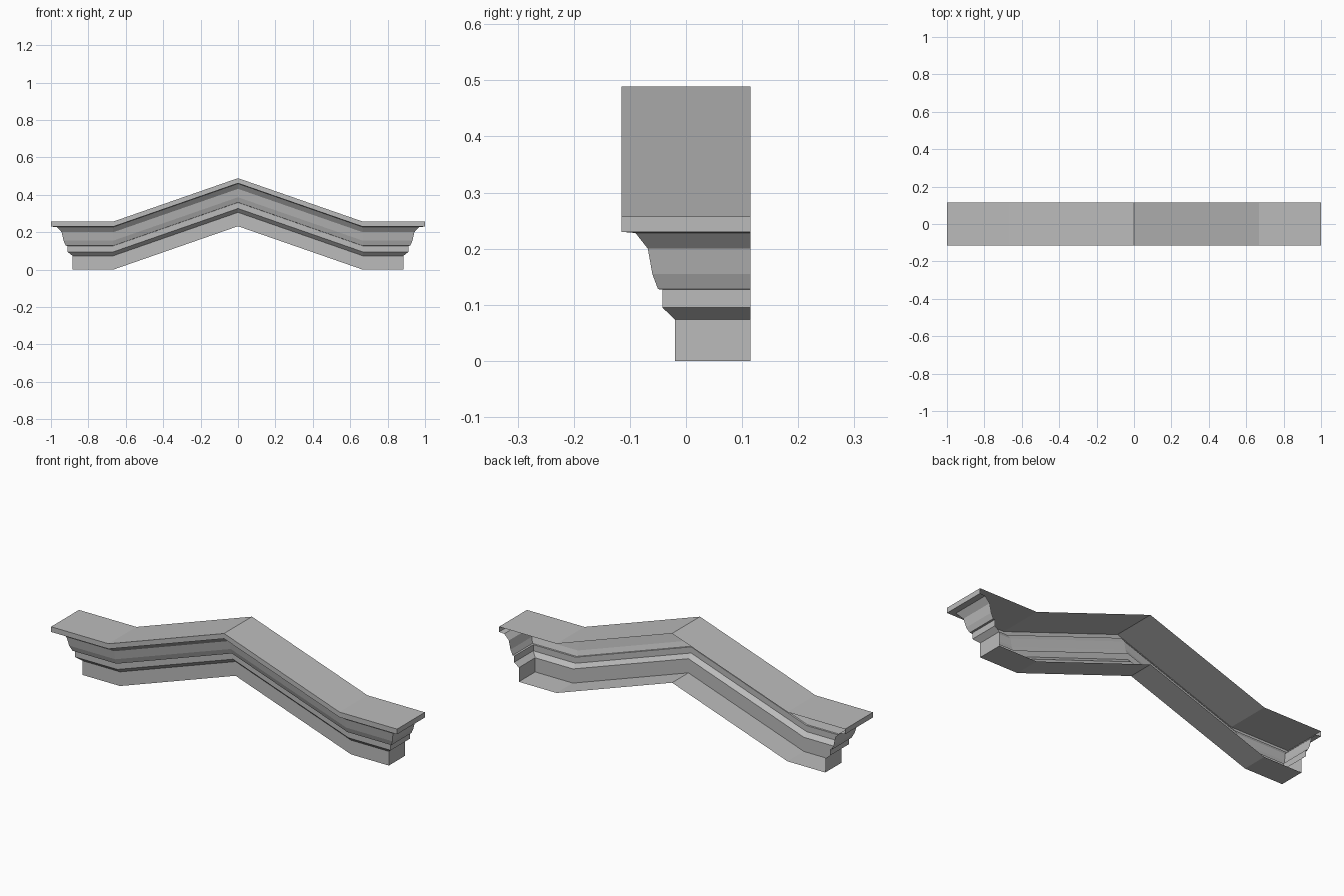
import bpy
import bmesh

cube = bpy.data.objects.get("Cube")
if cube:
    bpy.data.objects.remove(cube, do_unlink=True)

# Plain stone colour
stone = bpy.data.materials.new("grey_stone")
stone.use_nodes = True
GREY = (0.5, 0.5, 0.5, 1)
stone.diffuse_color = GREY
stone.node_tree.nodes["Principled BSDF"].inputs["Base Color"].default_value = GREY

BACK = 0.115        # open back edge
FACE = -0.02        # front of the frieze
END = 0.885         # outer end of the frieze
BEND = 0.667        # where the level ends meet the gable
RISE = 0.232        # gable height
SIDE_SCALE = 1.2    # the end returns project a little further


def path(d, z):
    """Course of one moulding line: left return, front with gable, right return."""
    x, y = END + d * SIDE_SCALE, FACE - d
    return [(-x, BACK, z), (-x, y, z), (-BEND, y, z), (0, y, z + RISE),
            (BEND, y, z), (x, y, z), (x, BACK, z)]


def moulding(name, profile, plate=None):
    """Sweep a profile of (projection, height); plate fills the top or bottom."""
    bm = bmesh.new()
    rows = [[bm.verts.new(p) for p in path(d, z)] for d, z in profile]
    for low, high in zip(rows, rows[1:]):
        for i in range(len(low) - 1):
            bm.faces.new((low[i], low[i + 1], high[i + 1], high[i]))
    if plate:
        row = rows[-1] if plate == "top" else rows[0]
        front = row[1:-1]
        inner = [bm.verts.new((v.co.x, BACK, v.co.z)) for v in front[1:-1]]
        back = [row[0], *inner, row[-1]]
        for i in range(len(front) - 1):
            quad = [front[i], front[i + 1], back[i + 1], back[i]]
            bm.faces.new(quad if plate == "top" else quad[::-1])
    mesh = bpy.data.meshes.new(name)
    bm.to_mesh(mesh)
    bm.free()
    mesh.materials.append(stone)
    obj = bpy.data.objects.new(name, mesh)
    bpy.context.collection.objects.link(obj)
    return obj


# Plain frieze with its underside
moulding("frieze", [(0, 0), (0, 0.074)], "bottom")
# Small projecting band
moulding("lower_band", [(0, 0.074), (0.022, 0.095), (0.022, 0.127)])
# Stepped cove
moulding("cove", [(0.022, 0.127), (0.03, 0.128), (0.04, 0.155),
                  (0.048, 0.2), (0.07, 0.228)])
# Thin cap slab with the sloping top
moulding("cap", [(0.07, 0.228), (0.095, 0.23), (0.095, 0.257)], "top")
